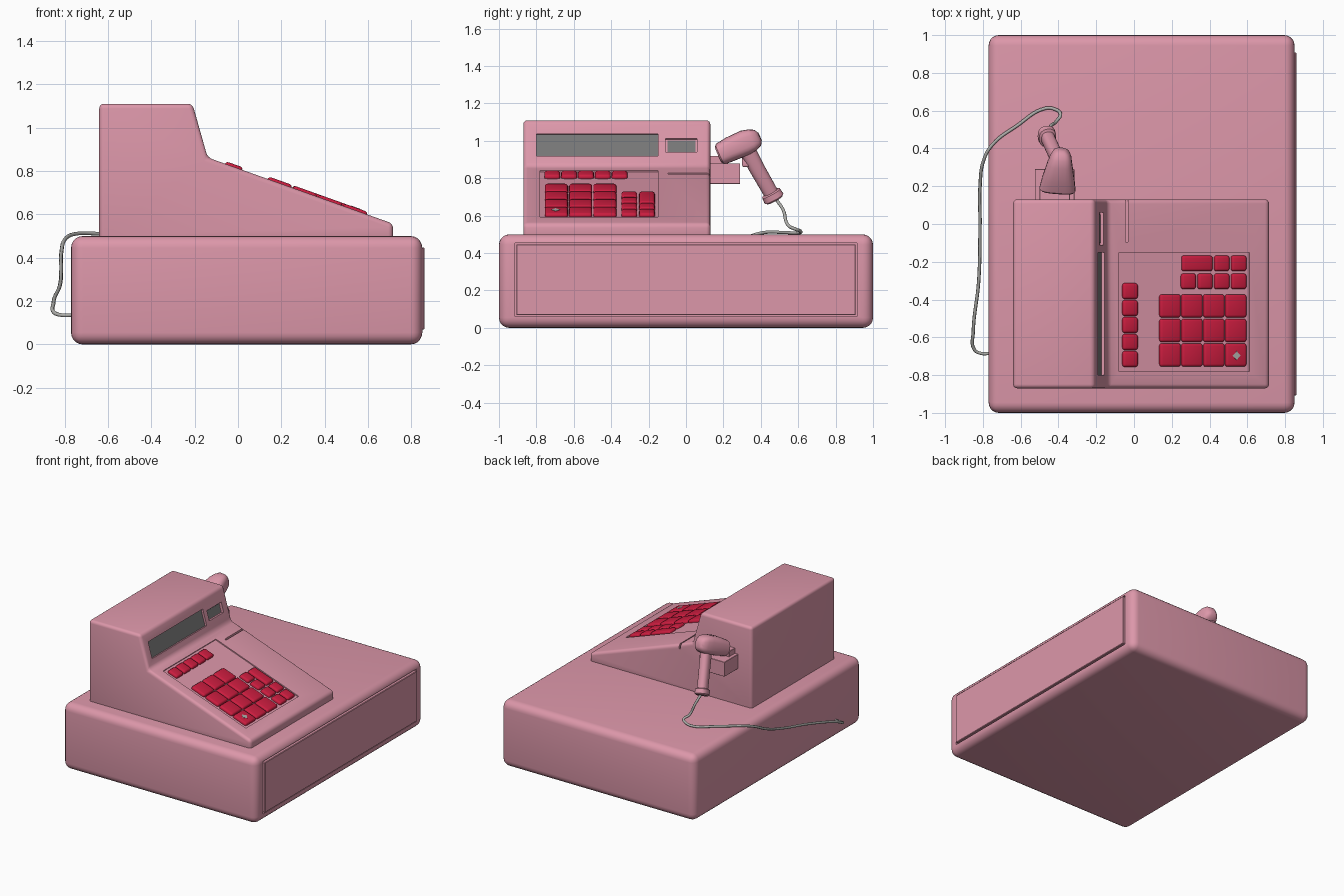
import bpy, bmesh, math
from mathutils import Vector, Matrix

if "Cube" in bpy.data.objects:
    bpy.data.objects.remove(bpy.data.objects["Cube"])


def material(name, rgb):
    m = bpy.data.materials.new(name)
    m.diffuse_color = (*rgb, 1)
    m.use_nodes = True
    m.node_tree.nodes["Principled BSDF"].inputs["Base Color"].default_value = m.diffuse_color
    return m


PINK = material("pink casing", (0.72, 0.31, 0.40))
RED = material("red keys", (0.60, 0.012, 0.05))
GREY = material("screen grey", (0.19, 0.19, 0.19))
SILVER = material("cord grey", (0.42, 0.42, 0.40))


def finish(name, bm, mat, bevel=0, segments=3):
    """Turn a bmesh into a smooth-shaded object with an optional applied bevel."""
    bmesh.ops.recalc_face_normals(bm, faces=bm.faces)
    me = bpy.data.meshes.new(name)
    bm.to_mesh(me)
    bm.free()
    ob = bpy.data.objects.new(name, me)
    bpy.context.collection.objects.link(ob)
    me.materials.append(mat)
    bpy.ops.object.select_all(action='DESELECT')
    bpy.context.view_layer.objects.active = ob
    ob.select_set(True)
    if bevel:
        mod = ob.modifiers.new("bevel", 'BEVEL')
        mod.width, mod.segments = bevel, segments
        bpy.ops.object.modifier_apply(modifier="bevel")
    bpy.ops.object.shade_smooth_by_angle(angle=math.radians(35))
    return ob


def box(name, centre, size, mat=PINK, angle=0, bevel=0, segments=3):
    """Box tilted about the y axis."""
    bm = bmesh.new()
    bmesh.ops.create_cube(bm, size=1, matrix=Matrix.Translation(centre)
                          @ Matrix.Rotation(angle, 4, 'Y') @ Matrix.Diagonal((*size, 1)))
    return finish(name, bm, mat, bevel, segments)


def span(name, lo, hi, mat=PINK, bevel=0, segments=3):
    lo, hi = Vector(lo), Vector(hi)
    return box(name, (lo + hi) / 2, hi - lo, mat, 0, bevel, segments)


def cut(ob, cutter):
    mod = ob.modifiers.new("cut", 'BOOLEAN')
    mod.operation, mod.object, mod.solver = 'DIFFERENCE', cutter, 'EXACT'
    bpy.ops.object.select_all(action='DESELECT')
    bpy.context.view_layer.objects.active = ob
    ob.select_set(True)
    bpy.ops.object.modifier_apply(modifier="cut")
    bpy.data.objects.remove(cutter)
    bpy.ops.object.shade_smooth_by_angle(angle=math.radians(35))


def loft(name, sections, power, mat=PINK, n=24):
    """Skin superellipse sections: (centre, half width, half height)."""
    bm = bmesh.new()
    axis = (Vector(sections[-1][0]) - Vector(sections[0][0])).normalized()
    side = (Vector((1, 0, 0)) - axis * axis.x).normalized()
    up = axis.cross(side)
    rings = []
    for c, w, h in sections:
        ring = []
        for i in range(n):
            a = 2 * math.pi * i / n
            u = math.copysign(abs(math.cos(a)) ** power, math.cos(a))
            v = math.copysign(abs(math.sin(a)) ** power, math.sin(a))
            ring.append(bm.verts.new(Vector(c) + side * w * u + up * h * v))
        rings.append(ring)
    for a, b in zip(rings, rings[1:]):
        for i in range(n):
            j = (i + 1) % n
            bm.faces.new((a[i], a[j], b[j], b[i]))
    bm.faces.new(rings[0])
    bm.faces.new(rings[-1])
    return finish(name, bm, mat)


# Drawer cabinet with a grooved drawer front
cabinet = span("cabinet", (-0.77, -1, 0), (0.85, 1, 0.5), bevel=0.055, segments=5)
cut(cabinet, span("drawer_cutter", (0.82, -0.915, 0.06), (1, 0.915, 0.455)))
span("drawer_front", (0.815, -0.907, 0.068), (0.86, 0.907, 0.447), bevel=0.004, segments=1)

# Register body: side profile extruded across y
PROFILE = [(-0.64, 0.48), (-0.64, 1.11), (-0.21, 1.11), (-0.14, 0.862), (0.715, 0.557), (0.715, 0.48)]
bm = bmesh.new()
face = bm.faces.new([bm.verts.new((x, -0.87, z)) for x, z in PROFILE])
ext = bmesh.ops.extrude_face_region(bm, geom=[face])["geom"]
bmesh.ops.translate(bm, vec=(0, 1, 0), verts=[v for v in ext if isinstance(v, bmesh.types.BMVert)])
body = finish("register_body", bm, PINK, 0.022, 4)

SLOPE = math.atan2(0.305, 0.855)    # key deck
RISER = math.atan2(0.248, 0.07)     # display face


def on_deck(name, x0, x1, y0, y1, low, high, mat, bevel=0):
    """Box lying on the key deck, spanning low..high along the deck normal."""
    x, h = (x0 + x1) / 2, (low + high) / 2
    z = 0.862 - math.tan(SLOPE) * (x + 0.14)
    c = (x + math.sin(SLOPE) * h, (y0 + y1) / 2, z + math.cos(SLOPE) * h)
    return box(name, c, ((x1 - x0) / math.cos(SLOPE), y1 - y0, high - low), mat, SLOPE, bevel)


def on_riser(name, y0, y1, z0, z1, low, high, mat):
    """Box lying on the display face."""
    z, h = (z0 + z1) / 2, (low + high) / 2
    x = -0.14 - (z - 0.862) / math.tan(RISER)
    c = (x + math.sin(RISER) * h, (y0 + y1) / 2, z + math.cos(RISER) * h)
    return box(name, c, ((z1 - z0) / math.sin(RISER), y1 - y0, high - low), mat, RISER)


# Recessed key panel, receipt slit and display windows
cut(body, on_deck("panel_cutter", -0.08, 0.612, -0.78, -0.15, -0.008, 0.1, PINK))
cut(body, span("slit_cutter", (-0.045, -0.095, 0.79), (-0.033, 0.2, 1)))
cut(body, on_riser("large_window_cutter", -0.80, -0.15, 0.92, 1.038, -0.02, 0.06, PINK))
cut(body, on_riser("small_window_cutter", -0.11, 0.06, 0.94, 1.012, -0.02, 0.06, PINK))
on_riser("large_screen", -0.80, -0.15, 0.92, 1.038, -0.024, -0.015, GREY)
on_riser("small_screen", -0.10, 0.05, 0.945, 1.005, -0.024, -0.015, GREY)

# Keys: function column, number block and the small upper keys
keys = [(-0.06, 0.02, -0.757 + 0.09 * i, -0.673 + 0.09 * i) for i in range(5)]
keys += [(0.136 + 0.116 * i, 0.247 + 0.116 * i, -0.755 + 0.13 * j, -0.632 + 0.13 * j)
         for i in range(4) for j in range(3)]
small_columns = [(0.25, 0.328), (0.338, 0.416), (0.426, 0.505), (0.515, 0.595)]
keys += [(a, b, -0.345, -0.262) for a, b in small_columns]
keys += [(a, b, -0.25, -0.167) for a, b in [(0.253, 0.416)] + small_columns[2:]]
for i, (x0, x1, y0, y1) in enumerate(keys):
    on_deck(f"key_{i + 1}", x0, x1, y0, y1, -0.022, 0.012, RED, 0.014)

# Plain diamond mark on the corner key
mark = on_deck("diamond_mark", -0.016, 0.016, -0.016, 0.016, 0.01, 0.0135, SILVER)
spin = Matrix.Rotation(SLOPE, 4, 'Y')
pivot = Matrix.Translation((0, 0, 0.862 - math.tan(SLOPE) * 0.14))
target = Matrix.Translation((0.539, -0.697, 0.862 - math.tan(SLOPE) * 0.679))
mark.data.transform(target @ spin @ Matrix.Rotation(math.pi / 4, 4, 'Z') @ spin.inverted() @ pivot.inverted())

# Scanner bracket on the side of the register
span("bracket_box", (-0.525, 0.12, 0.77), (-0.315, 0.29, 0.88), bevel=0.002, segments=1)
span("bracket_plate", (-0.50, 0.12, 0.87), (-0.34, 0.20, 0.92), bevel=0.002, segments=1)

# Hand scanner
loft("scanner_head", [((-0.405, 0.178, 0.926), 0.088, 0.050),
                      ((-0.405, 0.186, 0.930), 0.096, 0.060),
                      ((-0.400, 0.24, 0.957), 0.086, 0.066),
                      ((-0.392, 0.32, 0.992), 0.066, 0.068),
                      ((-0.387, 0.355, 1.006), 0.056, 0.060),
                      ((-0.385, 0.382, 1.017), 0.042, 0.046),
                      ((-0.385, 0.395, 1.022), 0.022, 0.024)], 0.65)
loft("scanner_handle", [((-0.393, 0.315, 0.975), 0.036, 0.045),
                        ((-0.420, 0.375, 0.860), 0.036, 0.042),
                        ((-0.455, 0.452, 0.725), 0.036, 0.040),
                        ((-0.457, 0.455, 0.720), 0.046, 0.054),
                        ((-0.463, 0.470, 0.692), 0.048, 0.057),
                        ((-0.465, 0.474, 0.684), 0.038, 0.046)], 0.85)
span("scanner_trigger", (-0.418, 0.30, 0.86), (-0.388, 0.35, 0.92), bevel=0.01)

# Cord: from the handle, across the top and down the back
PATH = [(-0.46, 0.48, 0.69), (-0.44, 0.52, 0.63), (-0.41, 0.545, 0.55), (-0.39, 0.585, 0.528),
        (-0.42, 0.608, 0.520), (-0.47, 0.612, 0.510), (-0.62, 0.52, 0.510), (-0.75, 0.42, 0.510),
        (-0.795, 0.34, 0.488), (-0.815, 0.2, 0.42), (-0.815, 0, 0.35), (-0.822, -0.3, 0.27),
        (-0.851, -0.57, 0.19), (-0.845, -0.665, 0.145), (-0.81, -0.685, 0.135), (-0.76, -0.685, 0.135)]
curve = bpy.data.curves.new("cord", 'CURVE')
curve.dimensions, curve.bevel_depth, curve.bevel_resolution = '3D', 0.009, 2
spline = curve.splines.new('BEZIER')
spline.bezier_points.add(len(PATH) - 1)
for p, co in zip(spline.bezier_points, PATH):
    p.co = co
    p.handle_left_type = p.handle_right_type = 'AUTO'
spline.resolution_u = 8
curve.materials.append(SILVER)
cord = bpy.data.objects.new("cord", curve)
bpy.context.collection.objects.link(cord)
bpy.ops.object.select_all(action='DESELECT')
bpy.context.view_layer.objects.active = cord
cord.select_set(True)
bpy.ops.object.convert(target='MESH')
